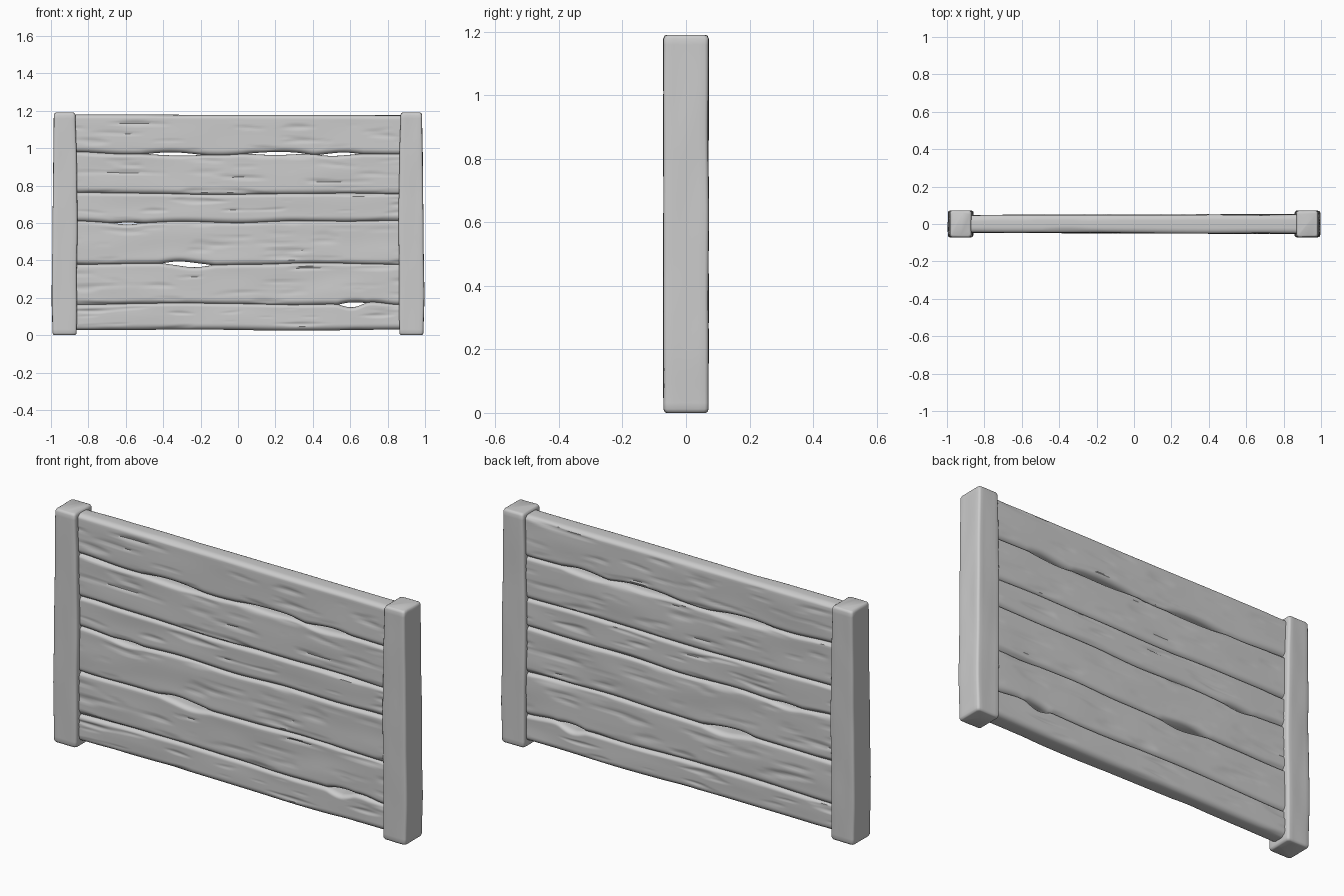
import bpy, bmesh, math
from mathutils import noise, Vector

if "Cube" in bpy.data.objects:
    bpy.data.objects.remove(bpy.data.objects["Cube"])


def curve(pts, x):
    """Smoothly interpolated value through (x, value) points."""
    if x <= pts[0][0]:
        return pts[0][1]
    for (x0, v0), (x1, v1) in zip(pts, pts[1:]):
        if x <= x1:
            t = (x - x0) / (x1 - x0)
            return v0 + (v1 - v0) * t * t * (3 - 2 * t)
    return pts[-1][1]


def loft(name, rings):
    """Skin a list of closed rings and cap both ends."""
    bm = bmesh.new()
    vr = [[bm.verts.new(p) for p in r] for r in rings]
    n = len(vr[0])
    for a, b in zip(vr, vr[1:]):
        for i in range(n):
            j = (i + 1) % n
            bm.faces.new((a[i], a[j], b[j], b[i]))
    bm.faces.new(vr[0])
    bm.faces.new(vr[-1])
    bmesh.ops.recalc_face_normals(bm, faces=bm.faces)
    me = bpy.data.meshes.new(name)
    bm.to_mesh(me)
    bm.free()
    ob = bpy.data.objects.new(name, me)
    bpy.context.collection.objects.link(ob)
    bpy.ops.object.select_all(action='DESELECT')
    ob.select_set(True)
    bpy.context.view_layer.objects.active = ob
    bpy.ops.object.shade_smooth_by_angle(angle=math.radians(40))
    return ob


# Seams between planks, bottom to top: centre line and gaps (x, half length, half height)
SEAMS = [
    ([(-.86, .027), (-.2, .03), (.3, .024), (.86, .03)], []),
    ([(-.86, .162), (-.3, .172), (0, .168), (.3, .162), (.5, .165), (.6, .162),
      (.72, .175), (.86, .163)], [(.61, .08, .016)]),
    ([(-.86, .378), (-.5, .383), (-.36, .385), (-.2, .374), (.1, .378), (.4, .386),
      (.86, .378)], [(-.27, .15, .016)]),
    ([(-.86, .61), (-.6, .597), (-.3, .608), (0, .6), (.3, .611), (.6, .608),
      (.86, .612)], [(-.59, .09, .008)]),
    ([(-.86, .762), (-.5, .758), (-.1, .751), (.3, .756), (.6, .759), (.86, .755)], []),
    ([(-.86, .98), (-.6, .967), (-.4, .97), (-.1, .962), (.1, .971), (.3, .972),
      (.45, .964), (.6, .97), (.86, .967)],
     [(-.34, .18, .011), (.21, .19, .011), (.54, .13, .011)]),
    ([(-.86, 1.18), (0, 1.178), (.86, 1.176)], []),
]


def seam(i, x):
    pts, gaps = SEAMS[i]
    g = -.003
    for cx, half, h in gaps:
        d = abs(x - cx) / half
        if d < 1:
            g += h * math.cos(d * math.pi / 2)
    if i in (0, 6):
        g = 0
    return curve(pts, x), g


def grain(x, z, seed):
    """Inward depth: broad waviness plus short carved grain strokes."""
    wave = noise.noise(Vector((x * 3, z * 9, seed))) * .004
    n = noise.noise(Vector((x * 4.5, z * 42, seed + 7.3)))
    return wave + max(0, n - .25) * .013


def plank(i):
    rings, nx, rows, arc = [], 130, 18, 6
    for k in range(nx + 1):
        x = -.89 + 1.78 * k / nx
        cb, gb = seam(i, x)
        ct, gt = seam(i + 1, x)
        zb, zt = cb + gb, ct - gt
        T = .049 + .003 * x
        rb, rt, ry = .03, .02, .03
        half = []
        for a in range(arc):
            t = a / arc * math.pi / 2
            half.append((zb + rb * (1 - math.cos(t)), T - ry + ry * math.sin(t)))
        for r in range(rows + 1):
            half.append((zb + rb + (zt - rt - zb - rb) * r / rows, T))
        for a in range(arc - 1, -1, -1):
            t = a / arc * math.pi / 2
            half.append((zt - rt * (1 - math.cos(t)), T - ry + ry * math.sin(t)))
        front = [(x, -(y - grain(x, z, i * 3.1)), z) for z, y in half]
        back = [(x, y - grain(x, z, i * 3.1 + 50), z) for z, y in half]
        rings.append(front + back[::-1])
    loft(f"plank_{i + 1}", rings)


def post(name, side):
    outer = [(0, .992), (.2, .997), (.5, .993), (.8, .99), (1.19, .985)]
    inner = [(0, .862), (.3, .861), (.6, .857), (.95, .862), (1.19, .869)]
    H, c, nz, m = 1.19, .012, 60, 6
    levels = [(0, .01), (.003, .004)] + \
             [(c + (H - 2 * c) * k / nz, 0) for k in range(nz + 1)] + \
             [(H - .003, .004), (H, .01)]
    rings = []
    for z, ins in levels:
        x0, x1 = curve(inner, z) + ins, curve(outer, z) - ins
        cx, hx, hy = (x0 + x1) / 2, (x1 - x0) / 2, .072 - ins
        ring = []
        # rounded rectangle: corner arc, then points along the following side
        for q, (sx, sy) in enumerate([(1, 1), (-1, 1), (-1, -1), (1, -1)]):
            kx, ky = sx * (hx - c), sy * (hy - c)
            for a in range(4):
                t = math.pi / 2 * (q + a / 3)
                ring.append((kx + c * math.cos(t), ky + c * math.sin(t)))
            ex, ey = ring[-1]
            nxt = [(-(hx - c), hy), (-hx, -(hy - c)), (hx - c, -hy), (hx, hy - c)][q]
            for j in range(1, m):
                f = j / m
                ring.append((ex + (nxt[0] - ex) * f, ey + (nxt[1] - ey) * f))
        out = []
        for x, y in ring:
            w = 1 - .03 * noise.noise(Vector((x * 16, y * 16 + 9 * side, z * 4))) - .015
            out.append((side * (cx + x * w), y * w, z))
        rings.append(out)
    loft(name, rings)


# Horizontal planks
for i in range(6):
    plank(i)

# End posts
post("left_post", -1)
post("right_post", 1)
